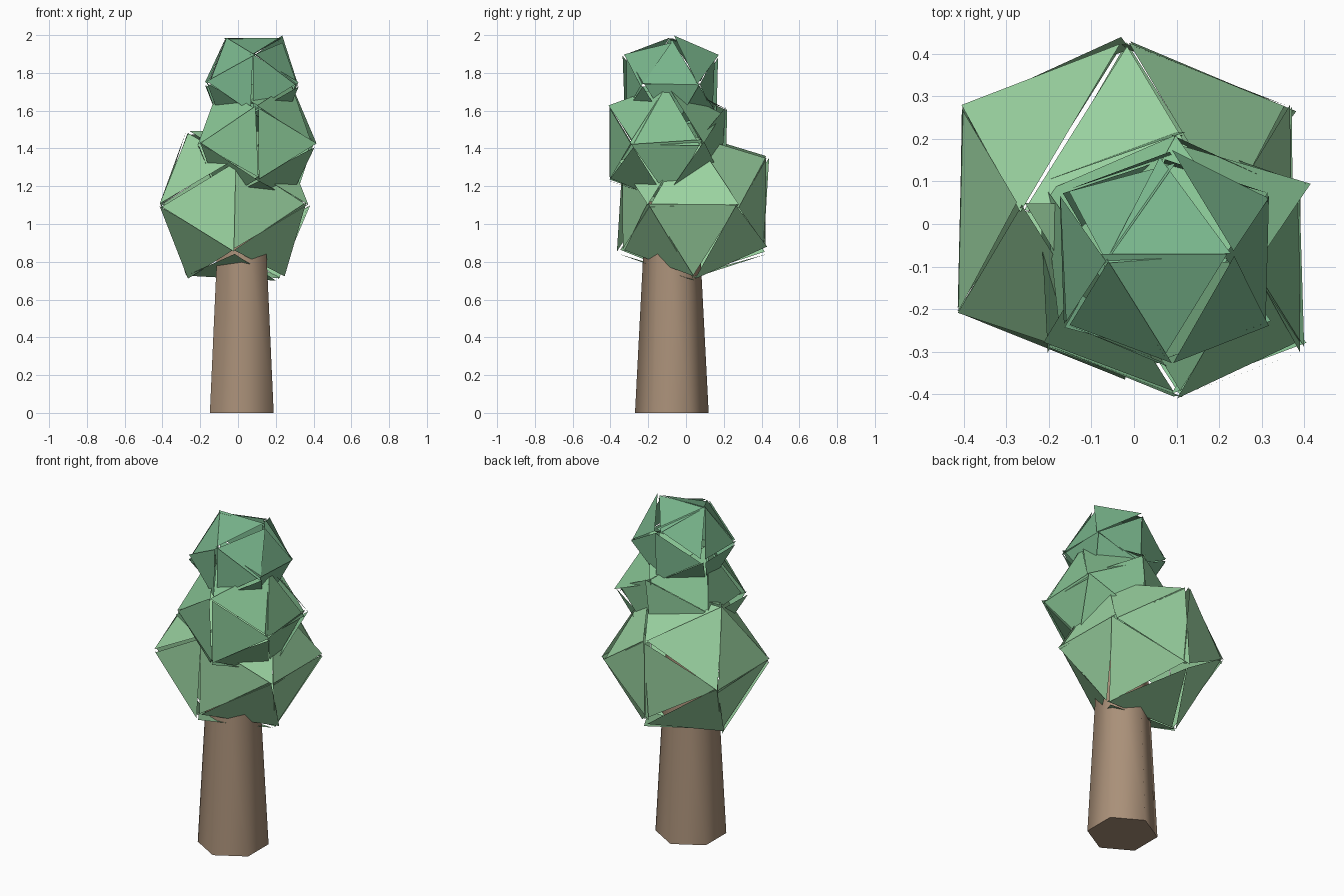
import bpy, bmesh, random
from math import radians, pi
from mathutils import Vector, Matrix

if "Cube" in bpy.data.objects:
    bpy.data.objects.remove(bpy.data.objects["Cube"])

random.seed(7)
PHI = 1.618


def material(name, rgb):
    m = bpy.data.materials.new(name)
    m.diffuse_color = (*rgb, 1)
    m.use_nodes = True
    m.node_tree.nodes["Principled BSDF"].inputs["Base Color"].default_value = m.diffuse_color
    return m


def make_object(name, bm, mat):
    me = bpy.data.meshes.new(name)
    bm.to_mesh(me)
    bm.free()
    me.materials.append(mat)
    ob = bpy.data.objects.new(name, me)
    bpy.context.collection.objects.link(ob)
    return ob


# Foliage clump: icosahedron on three golden rectangles, faces split and tilted
def foliage(name, centre, b, tilt, shift, mat):
    bm = bmesh.new()
    a = b / PHI
    for s in (-1, 1):
        for t in (-1, 1):
            for co in ((0, s * b, t * a), (s * b, t * a, 0), (s * a, 0, t * b)):
                bm.verts.new(co)
    bmesh.ops.convex_hull(bm, input=bm.verts[:])
    bmesh.ops.recalc_face_normals(bm, faces=bm.faces[:])
    bmesh.ops.split_edges(bm, edges=bm.edges[:])
    for f in bm.faces:
        c = f.calc_center_median()
        axis = Vector([random.uniform(-1, 1) for _ in range(3)]).normalized()
        rot = Matrix.Rotation(radians(random.uniform(-tilt, tilt)), 3, axis)
        off = Vector([random.uniform(-shift, shift) for _ in range(3)])
        for v in f.verts:
            v.co = c + rot @ (v.co - c) + off
    bmesh.ops.translate(bm, verts=bm.verts[:], vec=centre)
    return make_object(name, bm, mat)


foliage("lower_foliage", (-0.02, 0.04, 1.10), 0.385, 5, 0.010,
        material("light_green", (0.33, 0.66, 0.36)))
foliage("middle_foliage", (0.10, -0.10, 1.425), 0.305, 7, 0.012,
        material("mid_green", (0.24, 0.54, 0.29)))
foliage("top_foliage", (0.08, -0.08, 1.74), 0.24, 7, 0.010,
        material("deep_green", (0.19, 0.46, 0.26)))

# Six-sided tapered trunk, corners pointing front and back
bm = bmesh.new()
h = 1.12
bmesh.ops.create_cone(bm, cap_ends=True, segments=6, radius1=0.195, radius2=0.137,
                      depth=h, matrix=Matrix.Translation((0.02, -0.075, h / 2)))
corner = max(bm.verts, key=lambda v: v.co.y)
if abs(corner.co.x - 0.02) > 0.01:
    bmesh.ops.rotate(bm, verts=bm.verts[:], cent=(0.02, -0.075, 0),
                     matrix=Matrix.Rotation(pi / 6, 3, 'Z'))
trunk = make_object("trunk", bm, material("bark", (0.40, 0.28, 0.19)))
bpy.context.view_layer.objects.active = trunk
trunk.select_set(True)
bpy.ops.object.shade_smooth_by_angle(angle=radians(65))
